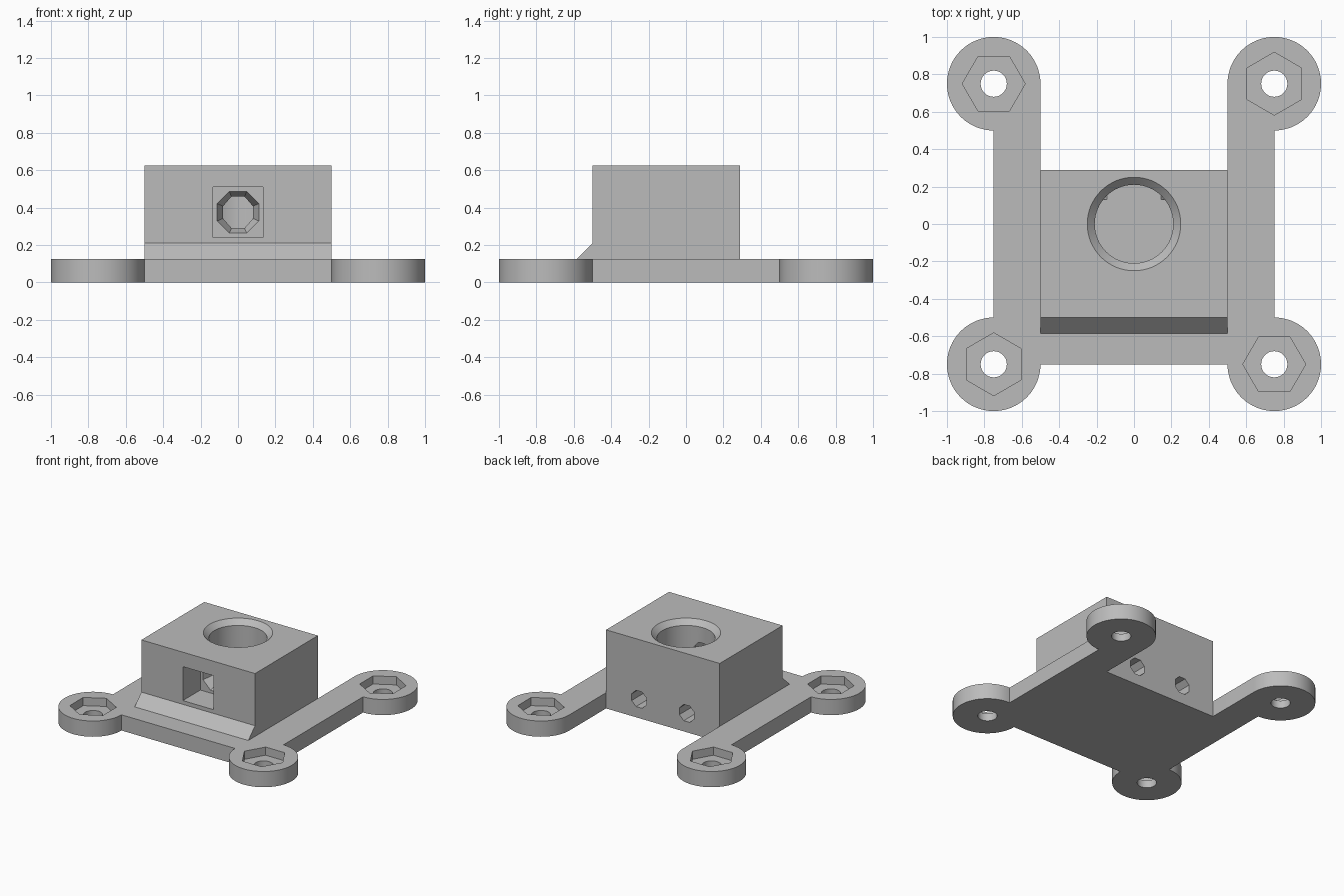
import bpy, bmesh
from math import radians, cos, sin, pi
from mathutils import Matrix, Vector

cube = bpy.data.objects.get("Cube")
if cube:
    bpy.data.objects.remove(cube, do_unlink=True)

grey = bpy.data.materials.new("plain grey")
grey.use_nodes = True
colour = (0.5, 0.5, 0.5, 1)
grey.diffuse_color = colour
grey.node_tree.nodes["Principled BSDF"].inputs["Base Color"].default_value = colour


def add_object(name, bm):
    bmesh.ops.recalc_face_normals(bm, faces=bm.faces)
    mesh = bpy.data.meshes.new(name)
    bm.to_mesh(mesh)
    bm.free()
    mesh.materials.append(grey)
    obj = bpy.data.objects.new(name, mesh)
    bpy.context.collection.objects.link(obj)
    return obj


def extrude(name, points, offset):
    """Closed outline of 3D points, extruded by a vector."""
    bm = bmesh.new()
    face = bm.faces.new([bm.verts.new(p) for p in points])
    result = bmesh.ops.extrude_face_region(bm, geom=[face], use_keep_orig=True)
    moved = [v for v in result["geom"] if isinstance(v, bmesh.types.BMVert)]
    bmesh.ops.translate(bm, verts=moved, vec=offset)
    return add_object(name, bm)


def frustum(name, start, end, r_start, r_end, sides, turn=0):
    """Prism or cone between two points along z or y."""
    start, end = Vector(start), Vector(end)
    axis = end - start
    tilt = Matrix.Rotation(radians(-90), 4, "X") if axis.y else Matrix()
    bm = bmesh.new()
    bmesh.ops.create_cone(
        bm, cap_ends=True, segments=sides, radius1=r_start, radius2=r_end,
        depth=axis.length,
        matrix=Matrix.Translation((start + end) / 2) @ tilt
        @ Matrix.Rotation(radians(turn), 4, "Z"))
    return add_object(name, bm)


def box(name, low, high):
    low, high = Vector(low), Vector(high)
    bm = bmesh.new()
    bmesh.ops.create_cube(bm, size=1, matrix=Matrix.Translation((low + high) / 2)
                          @ Matrix.Diagonal((*(high - low), 1)))
    return add_object(name, bm)


def cut(target, cutters):
    bpy.context.view_layer.objects.active = target
    for cutter in cutters:
        mod = target.modifiers.new("cut", "BOOLEAN")
        mod.operation, mod.solver, mod.object = "DIFFERENCE", "EXACT", cutter
        bpy.ops.object.modifier_apply(modifier=mod.name)
        bpy.data.objects.remove(cutter, do_unlink=True)


def back_holes():
    """Blind octagonal screw holes in the rear."""
    return [frustum("hole_cutter", (x, 0.13, 0.15), (x, 0.4, 0.15), 0.07, 0.07, 8, 22.5)
            for x in (-0.21, 0.21)]


# Base plate: one outline with a three-quarter disc at every corner
PLATE, ARM, STEPS = 0.125, 0.75, 48


def ear(x, y, first):
    return [(x + 0.25 * cos(radians(first) + 1.5 * pi * i / STEPS),
             y + 0.25 * sin(radians(first) + 1.5 * pi * i / STEPS), 0)
            for i in range(STEPS + 1)]


outline = (ear(ARM, -ARM, 180) + ear(ARM, ARM, -90)
           + [(0.5, 0.29, 0), (-0.5, 0.29, 0)]
           + ear(-ARM, ARM, 0) + ear(-ARM, -ARM, 90))
base = extrude("base_plate", outline, (0, 0, PLATE))

# Bolt holes and hexagonal nut pockets, each turned a quarter from the next
cutters = back_holes()
for x in (-ARM, ARM):
    for y in (-ARM, ARM):
        turn = 0 if x * y > 0 else 30
        cutters.append(frustum("bolt_cutter", (x, y, -0.1), (x, y, 0.2), 0.07, 0.07, 32))
        cutters.append(frustum("nut_cutter", (x, y, 0.06), (x, y, 0.2), 0.168, 0.168, 6, turn))
cut(base, cutters)

# Housing block with the sloped toe along its front
TOP = 0.625
side = [(-0.585, PLATE), (0.29, PLATE), (0.29, TOP), (-0.5, TOP), (-0.5, 0.21)]
block = extrude("housing_block", [(-0.5, y, z) for y, z in side], (1, 0, 0))

# Round bore with bevelled rim, square front pocket, octagonal funnel, rear holes
cut(block, [
    frustum("bore_cutter", (0, 0, 0.05), (0, 0, 0.7), 0.21, 0.21, 64),
    frustum("rim_cutter", (0, 0, TOP - 0.04), (0, 0, TOP + 0.04), 0.21, 0.29, 64),
    box("pocket_cutter", (-0.135, -0.7, 0.24), (0.135, -0.28, 0.51)),
    frustum("funnel_cutter", (0, -0.285, 0.375), (0, -0.18, 0.375), 0.123, 0.08, 8, 22.5),
] + back_holes())

# Smooth round walls, keep corners crisp
bpy.ops.object.select_all(action="DESELECT")
for obj in (base, block):
    obj.select_set(True)
bpy.context.view_layer.objects.active = base
bpy.ops.object.shade_smooth_by_angle(angle=radians(25))
